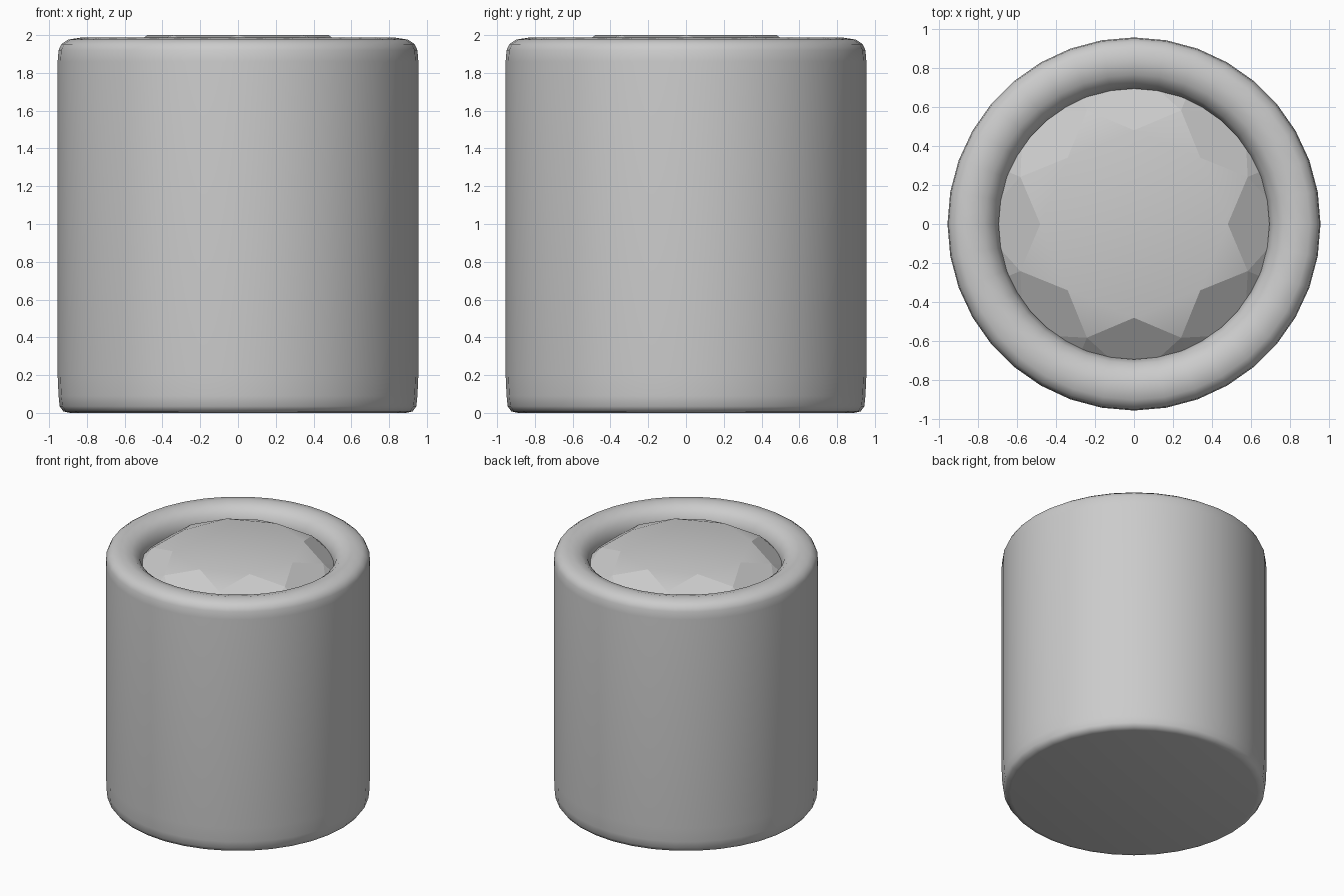
import bpy, bmesh, math

if "Cube" in bpy.data.objects:
    bpy.data.objects.remove(bpy.data.objects["Cube"])


def ring(bm, r, z, n, start=0.0):
    return [bm.verts.new((r * math.cos(start + 2 * math.pi * i / n),
                          r * math.sin(start + 2 * math.pi * i / n), z)) for i in range(n)]


def finish(bm, name):
    bmesh.ops.recalc_face_normals(bm, faces=bm.faces)
    mesh = bpy.data.meshes.new(name)
    bm.to_mesh(mesh)
    bm.free()
    obj = bpy.data.objects.new(name, mesh)
    bpy.context.collection.objects.link(obj)
    return obj


# Cup body: 36-sided lathe with a rounded rim and a well for the gem
PROFILE = [(0.89, 0), (0.925, 0.008), (0.944, 0.035), (0.95, 0.09), (0.955, 0.2),
           (0.955, 1.86), (0.95, 1.92), (0.935, 1.952), (0.90, 1.976), (0.83, 1.987),
           (0.765, 1.97), (0.715, 1.93), (0.693, 1.86), (0.693, 1.6)]
bm = bmesh.new()
rings = [ring(bm, r, z, 36) for r, z in PROFILE]
for a, b in zip(rings, rings[1:]):
    for i in range(36):
        j = (i + 1) % 36
        bm.faces.new((a[i], a[j], b[j], b[i]))
bm.faces.new(rings[0][::-1])
bm.faces.new(rings[-1])
cup = finish(bm, "cup_body")
bpy.context.view_layer.objects.active = cup
cup.select_set(True)
bpy.ops.object.shade_smooth_by_angle(angle=math.radians(50))

# Gem: eight-fold brilliant cut, its girdle set into the cup wall
STEP = math.pi / 4
TABLE, STAR, GIRDLE, SLOPE = 0.48, 0.63, 0.80, 0.72
star_z = 2 - (STAR * math.cos(STEP / 2) - TABLE) * SLOPE
girdle_z = 2 - (GIRDLE - TABLE) * SLOPE
bm = bmesh.new()
table = ring(bm, TABLE, 2.0, 8)
star = ring(bm, STAR, star_z, 8, STEP / 2)
girdle = ring(bm, GIRDLE, girdle_z, 16)
culet = bm.verts.new((0, 0, 1.1))
top = [bm.faces.new(table)]
for i in range(8):
    j = (i + 1) % 8
    g0, g1, g2 = girdle[2 * i], girdle[2 * i + 1], girdle[2 * j]
    top.append(bm.faces.new((table[i], star[i], table[j])))       # star facet
    bm.faces.new((table[i], star[i - 1], g0, star[i]))            # kite facet
    bm.faces.new((star[i], g0, g1))                               # girdle facets
    bm.faces.new((star[i], g1, g2))
    bm.faces.new((g0, culet, g1))                                 # pavilion
    bm.faces.new((g1, culet, g2))
# Star facets blend softly into the table, all other facets stay crisp
for e in bm.edges:
    e.smooth = all(f in top for f in e.link_faces)
for f in bm.faces:
    f.smooth = True
finish(bm, "gem")
